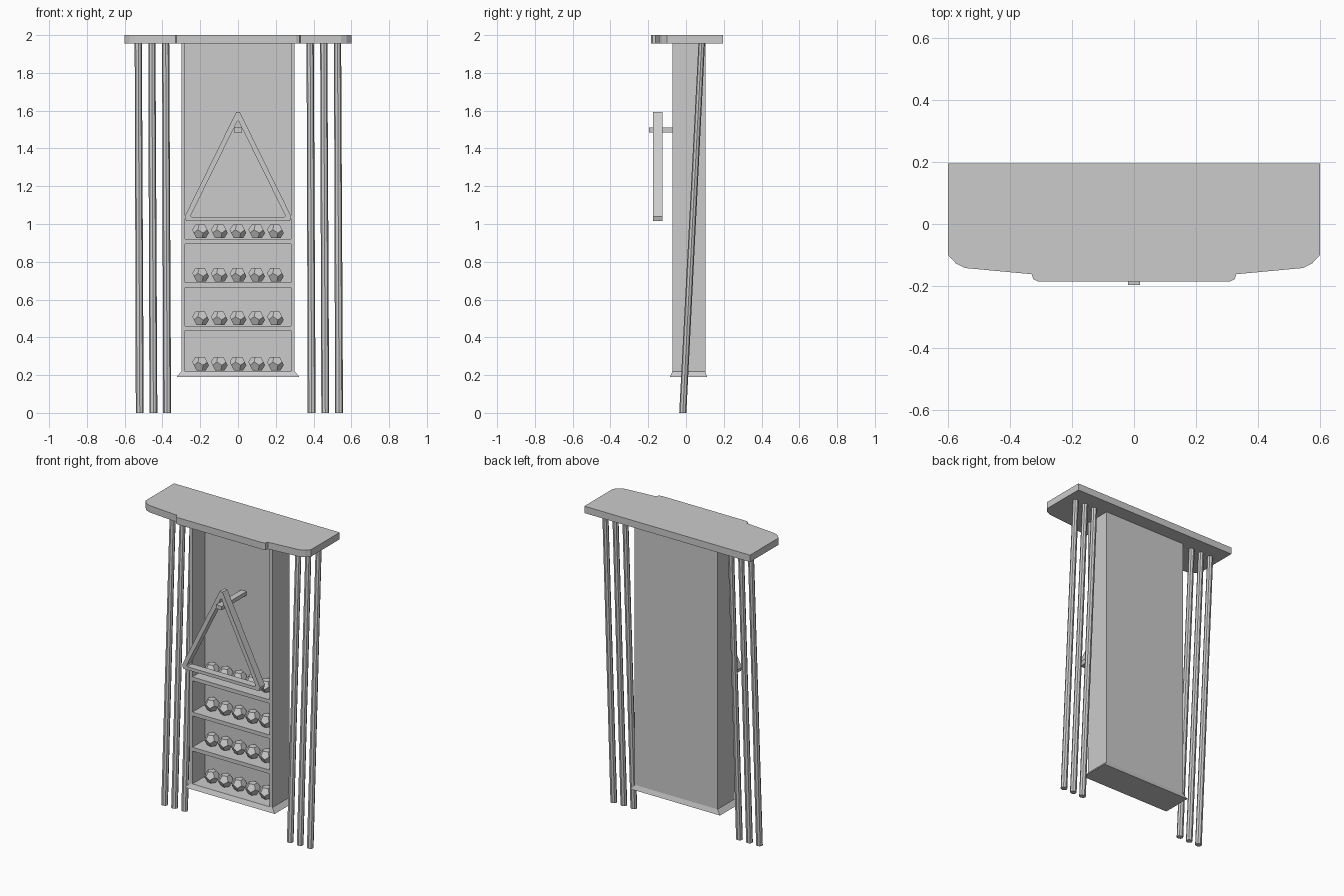
import bpy, bmesh
from mathutils import Vector

if "Cube" in bpy.data.objects:
    bpy.data.objects.remove(bpy.data.objects["Cube"])


def finish(name, bm):
    bmesh.ops.recalc_face_normals(bm, faces=bm.faces)
    me = bpy.data.meshes.new(name)
    bm.to_mesh(me)
    bm.free()
    ob = bpy.data.objects.new(name, me)
    bpy.context.collection.objects.link(ob)
    return ob


def loft(name, rings, closed=False):
    """Join equal-length rings of points; cap the ends, or close into a loop."""
    bm = bmesh.new()
    vs = [[bm.verts.new(p) for p in r] for r in rings]
    n = len(vs[0])
    pairs = list(zip(vs, vs[1:] + vs[:1])) if closed else list(zip(vs, vs[1:]))
    for a, b in pairs:
        for i in range(n):
            j = (i + 1) % n
            bm.faces.new((a[i], a[j], b[j], b[i]))
    if not closed:
        bm.faces.new(vs[0])
        bm.faces.new(vs[-1])
    return finish(name, bm)


def rect(x, y0, y1, z):
    return [(-x, y0, z), (x, y0, z), (x, y1, z), (-x, y1, z)]


def box(name, x0, x1, y0, y1, z0, z1):
    return loft(name, [[(x0, y0, z), (x1, y0, z), (x1, y1, z), (x0, y1, z)]
                       for z in (z0, z1)])


# Top plate with stepped, chamfered front
half = [(0.6, 0.195), (0.6, -0.1), (0.575, -0.127), (0.545, -0.142),
        (0.33, -0.162), (0.325, -0.178), (0.308, -0.186)]
outline = half + [(-x, y) for x, y in reversed(half)]
loft("top_plate", [[(x, y, z) for x, y in outline] for z in (1.955, 2.0)])

# Open-fronted case: back, sides, flared base, shelves
box("back_panel", -0.3, 0.3, 0.06, 0.102, 0.215, 1.955)
for side, s in (("left", -1), ("right", 1)):
    a, b = sorted((s * 0.28, s * 0.3))
    box(side + "_wall", a, b, -0.072, 0.06, 0.215, 1.955)
loft("flared_base", [rect(0.325, -0.085, 0.112, 0.19),
                     rect(0.3, -0.072, 0.102, 0.22)])
for z in (0.435, 0.665, 0.895):
    box("shelf", -0.28, 0.28, -0.072, 0.06, z, z + 0.025)


# Faceted balls: dodecahedron from icosahedron face centres
def ball(loc, r):
    ico = bmesh.new()
    bmesh.ops.create_icosphere(ico, subdivisions=1, radius=1)
    pts = [f.calc_center_median().normalized() * r for f in ico.faces]
    ico.free()
    bm = bmesh.new()
    for p in pts:
        bm.verts.new(p)
    bmesh.ops.convex_hull(bm, input=bm.verts)
    bmesh.ops.dissolve_limit(bm, angle_limit=0.05, verts=bm.verts, edges=bm.edges)
    finish("ball", bm).location = loc


for z in (0.92, 0.69, 0.46, 0.22):
    for i in range(-2, 3):
        ball((i * 0.099, 0.013, z + 0.041), 0.045)

# Triangle rack hanging on a peg
outer = [(0.01, 1.592), (0.282, 1.04), (0.275, 1.015)]
inner = [(0.003, 1.545), (0.25, 1.045), (0.245, 1.036)]
y0, y1 = -0.175, -0.125
sections = [[(o[0], y0, o[1]), (o[0], y1, o[1]), (i[0], y1, i[1]), (i[0], y0, i[1])]
            for o, i in zip(outer, inner)]
sections += [[(-x, y, z) for x, y, z in s] for s in reversed(sections)]
loft("triangle_rack", sections, closed=True)
box("rack_peg", -0.02, 0.02, -0.197, 0.062, 1.485, 1.51)

# Leaning cue sticks, three on each side
for x in (0.39, 0.462, 0.535, -0.52, -0.448, -0.375):
    low, high = Vector((x, -0.017, 0)), Vector((x - 0.008, 0.083, 1.957))
    bm = bmesh.new()
    bmesh.ops.create_cone(bm, cap_ends=True, segments=8, radius1=0.021,
                          radius2=0.019, depth=1.957)
    for v in bm.verts:
        end = low if v.co.z < 0 else high
        v.co = Vector((v.co.x + end.x, v.co.y * 0.9 + end.y, end.z))
    finish("cue_stick", bm)
